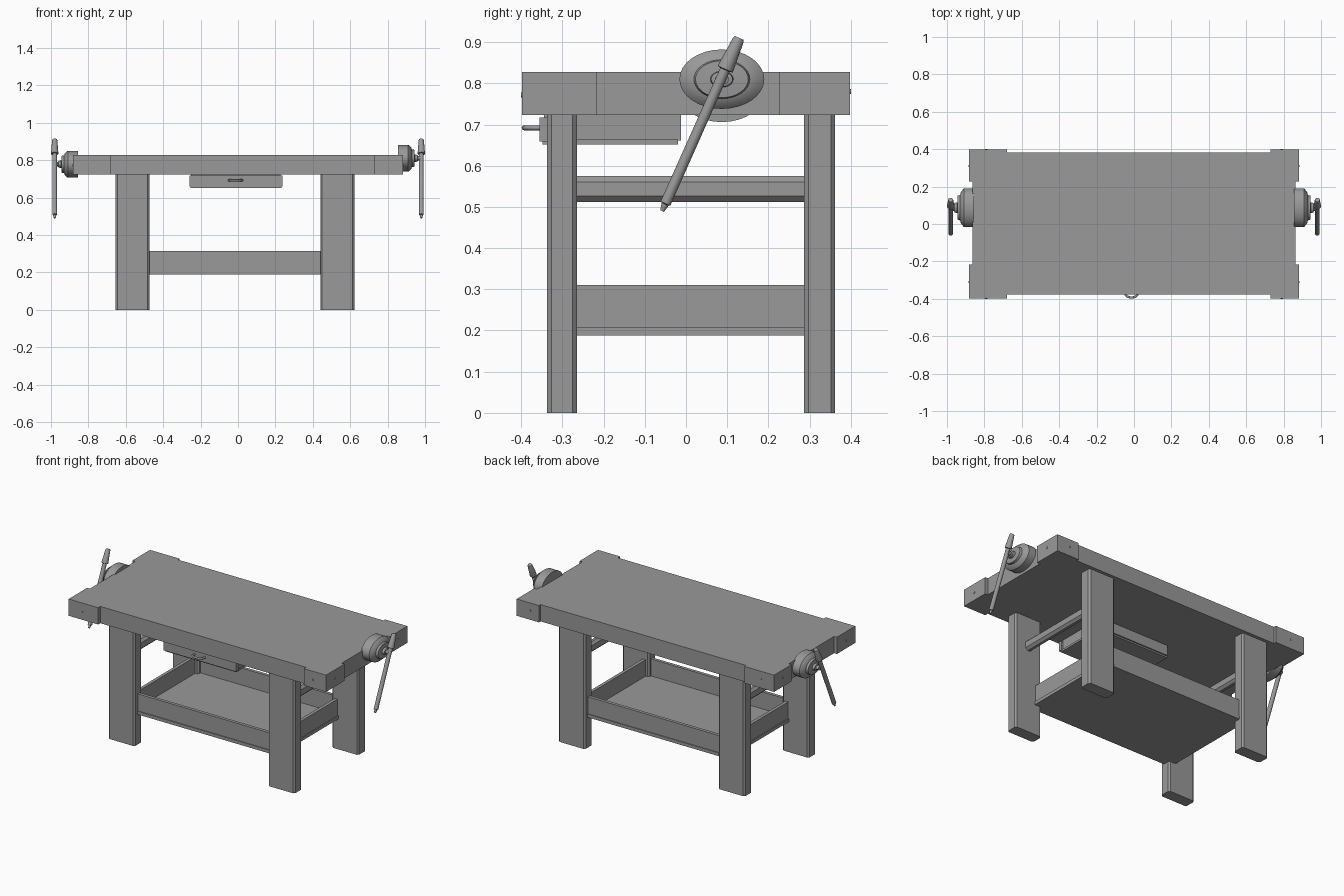
import bpy, bmesh, math
from mathutils import Vector

cube = bpy.data.objects.get("Cube")
if cube:
    bpy.data.objects.remove(cube, do_unlink=True)

grey = bpy.data.materials.new("plain_grey")
grey.use_nodes = True
grey.diffuse_color = (0.32, 0.32, 0.32, 1)
grey.node_tree.nodes["Principled BSDF"].inputs["Base Color"].default_value = (0.32, 0.32, 0.32, 1)


def add_object(name, bm, smooth=False):
    bmesh.ops.recalc_face_normals(bm, faces=bm.faces)
    mesh = bpy.data.meshes.new(name)
    bm.to_mesh(mesh)
    bm.free()
    mesh.materials.append(grey)
    obj = bpy.data.objects.new(name, mesh)
    bpy.context.collection.objects.link(obj)
    if smooth:
        bpy.ops.object.select_all(action='DESELECT')
        obj.select_set(True)
        bpy.context.view_layer.objects.active = obj
        bpy.ops.object.shade_smooth_by_angle(angle=math.radians(35))
    return obj


def box(name, xs, ys, zs, chamfer=0, axis=2):
    """Box from ranges; chamfer only the edges running along one axis."""
    bm = bmesh.new()
    bmesh.ops.create_cube(bm, size=1)
    for v in bm.verts:
        v.co = [(r[0] + r[1]) / 2 + c * (r[1] - r[0]) for c, r in zip(v.co, (xs, ys, zs))]
    if chamfer:
        edges = [e for e in bm.edges if abs((e.verts[0].co - e.verts[1].co).normalized()[axis]) > 0.9]
        bmesh.ops.bevel(bm, geom=edges, offset=chamfer, segments=1, affect='EDGES')
    return add_object(name, bm)


def turned(name, start, direction, profile, squash=1, sides=32):
    """Solid of revolution: profile holds (distance along direction, radius)."""
    bm = bmesh.new()
    d = Vector(direction).normalized()
    u = Vector((0, 1, 0)) if abs(d.x) > 0.9 else Vector((1, 0, 0))
    w = d.cross(u)
    rings = []
    for along, radius in profile:
        ring = []
        for i in range(sides):
            a = math.tau * i / sides
            ring.append(bm.verts.new(Vector(start) + d * along
                                     + radius * (u * math.cos(a) + w * squash * math.sin(a))))
        rings.append(ring)
    for r1, r2 in zip(rings, rings[1:]):
        for i in range(sides):
            j = (i + 1) % sides
            bm.faces.new((r1[i], r1[j], r2[j], r2[i]))
    bm.faces.new(rings[0])
    bm.faces.new(rings[-1])
    return add_object(name, bm, True)


# Bench top: one slab whose four corner blocks stand proud
outline = []
for sx, sy in ((1, 1), (-1, 1), (-1, -1), (1, -1)):
    mx, ox, cx = 0.863 * sx, 0.882 * sx, (0.73 if sx > 0 else -0.68)
    my, oy, cy = (0.382 if sy > 0 else -0.377), 0.398 * sy, (0.226 if sy > 0 else -0.217)
    corner = [(mx, cy), (ox, cy), (ox, oy), (cx, oy), (cx, my)]
    outline += corner if sx * sy > 0 else corner[::-1]
bm = bmesh.new()
slab = bm.faces.new([bm.verts.new((x, y, 0.723)) for x, y in outline])
extruded = bmesh.ops.extrude_face_region(bm, geom=[slab])["geom"]
bmesh.ops.translate(bm, vec=(0, 0, 0.104),
                    verts=[g for g in extruded if isinstance(g, bmesh.types.BMVert)])
add_object("bench_top", bm)

# Bolt heads on the corner blocks
for sx in (-1, 1):
    for sy in (-1, 1):
        z = 0.776 + 0.004 * sy
        turned("end_bolt", (0.87 * sx, 0.31 * sy, z), (sx, 0, 0), [(0, 0.006), (0.015, 0.006)], sides=12)
        turned("side_bolt", (0.79 * sx, 0.39 * sy, z), (0, sy, 0), [(0, 0.006), (0.011, 0.006)], sides=12)

# Legs
leg_x = {"right": (-0.655, -0.473), "left": (0.44, 0.623)}
leg_y = {"front": (-0.337, -0.265), "back": (0.287, 0.362)}
for side, xs in leg_x.items():
    for end, ys in leg_y.items():
        box(f"{end}_{side}_leg", xs, ys, (0, 0.724), 0.01)

# Lower tray: floor with four upright boards
box("tray_floor", (-0.52, 0.487), (-0.31, 0.335), (0.188, 0.208))
for end, y in (("front", -0.305), ("back", 0.31)):
    box(f"tray_{end}_board", (-0.515, 0.482), (y, y + 0.02), (0.205, 0.313))
for side, x in (("right", -0.515), ("left", 0.462)):
    box(f"tray_{side}_board", (x, x + 0.02), (-0.305, 0.33), (0.205, 0.31))

# High stretchers between the legs at each end
for side, x in (("right", -0.563), ("left", 0.53)):
    box(f"{side}_stretcher", (x - 0.022, x + 0.022), (-0.27, 0.29), (0.512, 0.575), 0.014, 1)

# Drawer under the top
box("drawer_body", (-0.25, 0.227), (-0.345, -0.012), (0.661, 0.724))
box("drawer_front", (-0.26, 0.237), (-0.356, -0.335), (0.659, 0.717))
box("drawer_runner_plate", (-0.255, 0.232), (-0.348, -0.02), (0.652, 0.664))

# Bowed drawer handle
curve = bpy.data.curves.new("drawer_handle", 'CURVE')
curve.dimensions = '3D'
curve.bevel_depth = 0.006
curve.bevel_resolution = 2
curve.use_fill_caps = True
path = curve.splines.new('POLY')
steps = 12
path.points.add(steps)
for i, p in enumerate(path.points):
    a = math.pi * i / steps
    p.co = (-0.013 - 0.036 * math.cos(a), -0.353 - 0.04 * math.sin(a) ** 0.6, 0.692, 1)
curve.materials.append(grey)
bpy.context.collection.objects.link(bpy.data.objects.new("drawer_handle", curve))

# Clamp wheels and crank handles at both ends
for side, s, z in (("left", 1, 0.81), ("right", -1, 0.778)):
    turned(f"{side}_clamp_wheel", (0.855 * s, 0.087, z), (s, 0, 0),
           [(0, 0.103), (0.055, 0.103), (0.07, 0.085), (0.075, 0.068), (0.088, 0.064),
            (0.09, 0.028), (0.105, 0.026), (0.107, 0.017), (0.125, 0.017)], squash=0.7)
    low, high = Vector((0.98 * s, -0.058, 0.49)), Vector((0.98 * s, 0.129, 0.91))
    turned(f"{side}_clamp_handle", low, high - low,
           [(0, 0.005), (0.018, 0.009), (0.02, 0.013), (0.36, 0.0125), (0.375, 0.0125), (0.377, 0.02),
            (0.455, 0.014), (0.46, 0.012)], sides=16)
